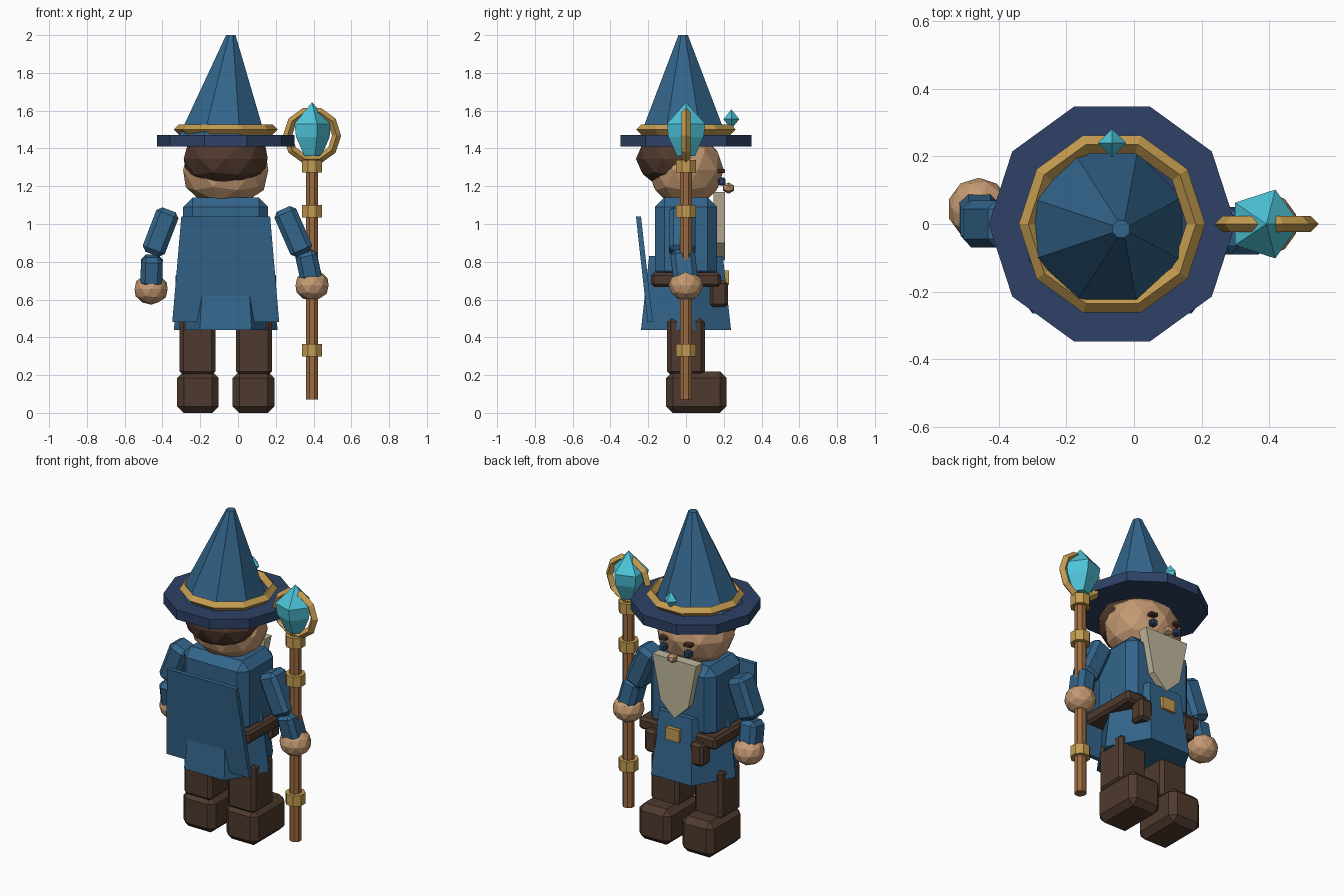
import bpy, bmesh, math
from mathutils import Vector, Matrix

if "Cube" in bpy.data.objects:
    bpy.data.objects.remove(bpy.data.objects["Cube"])

CX = -0.065  # body axis


def mat(name, r, g, b):
    m = bpy.data.materials.new(name)
    lin = [((c / 255 + 0.055) / 1.055) ** 2.4 for c in (r, g, b)]
    m.diffuse_color = (*lin, 1)
    m.use_nodes = True
    m.node_tree.nodes["Principled BSDF"].inputs["Base Color"].default_value = m.diffuse_color
    return m


BLUE = mat("robe blue", 51, 101, 139)
NAVY = mat("navy", 46, 65, 102)
GOLD = mat("gold", 196, 156, 80)
BROWN = mat("leather brown", 79, 58, 46)
HAIR = mat("hair brown", 80, 57, 45)
SKIN = mat("skin", 197, 154, 115)
WOOD = mat("wood", 158, 108, 66)
CRYSTAL = mat("crystal cyan", 78, 196, 216)
BEARD = mat("beard cream", 192, 183, 156)


def finish(name, bm, material, matrix=None):
    if matrix is not None:
        bmesh.ops.transform(bm, matrix=matrix, verts=bm.verts)
    bmesh.ops.recalc_face_normals(bm, faces=bm.faces)
    me = bpy.data.meshes.new(name)
    bm.to_mesh(me)
    bm.free()
    me.materials.append(material)
    ob = bpy.data.objects.new(name, me)
    bpy.context.collection.objects.link(ob)
    return ob


def box(name, center, size, material, bevel=0.0, rot=None):
    bm = bmesh.new()
    bmesh.ops.create_cube(bm, size=1)
    bmesh.ops.scale(bm, vec=size, verts=bm.verts)
    if bevel:
        bmesh.ops.bevel(bm, geom=bm.edges[:], offset=bevel, segments=1,
                        affect='EDGES', profile=0.5)
    m = Matrix.Translation(center)
    if rot is not None:
        m = m @ rot
    return finish(name, bm, material, m)


def limb(name, a, b, width, depth, material):
    a, b = Vector(a), Vector(b)
    d = b - a
    rot = Vector((0, 0, -1)).rotation_difference(d).to_matrix().to_4x4()
    return box(name, (a + b) / 2, (width, depth, d.length), material, 0.025, rot)


def ball(name, center, radii, material, level=2):
    bm = bmesh.new()
    bmesh.ops.create_icosphere(bm, subdivisions=level, radius=1)
    return finish(name, bm, material,
                  Matrix.Translation(center) @ Matrix.Diagonal((*radii, 1)))


def stack(name, sections, sides, material, turn=0.0):
    """Polygon rings (x, y, z, radius) joined into a capped solid."""
    bm = bmesh.new()
    rings = []
    for x, y, z, r in sections:
        if r == 0:
            rings.append([bm.verts.new((x, y, z))])
            continue
        ang = [turn + math.tau * i / sides for i in range(sides)]
        rings.append([bm.verts.new((x + r * math.cos(a), y + r * math.sin(a), z)) for a in ang])
    for lo, hi in zip(rings, rings[1:]):
        for i in range(sides):
            j = (i + 1) % sides
            quad = [lo[i % len(lo)], lo[j % len(lo)], hi[j % len(hi)], hi[i % len(hi)]]
            bm.faces.new(list(dict.fromkeys(quad)))
    for ring in (rings[0], rings[-1]):
        if len(ring) > 2:
            bm.faces.new(ring)
    return finish(name, bm, material)


def hoop(name, matrix, major, minor, material, n=10, k=4):
    bm = bmesh.new()
    v = []
    for i in range(n):
        a = math.tau * i / n
        for j in range(k):
            b = math.tau * j / k
            r = major + minor * math.cos(b)
            v.append(bm.verts.new((r * math.cos(a), r * math.sin(a), minor * math.sin(b))))
    for i in range(n):
        for j in range(k):
            p, q = i * k, (i + 1) % n * k
            s = (j + 1) % k
            bm.faces.new((v[p + j], v[q + j], v[q + s], v[p + s]))
    return finish(name, bm, material, matrix)


def slab(name, outline, y0, y1, material):
    """Outline points are (x, z, y shift)."""
    bm = bmesh.new()
    a = [bm.verts.new((x, y0 + s, z)) for x, z, s in outline]
    b = [bm.verts.new((x, y1 + s, z)) for x, z, s in outline]
    bm.faces.new(a)
    bm.faces.new(b)
    n = len(a)
    for i in range(n):
        j = (i + 1) % n
        bm.faces.new((a[i], a[j], b[j], b[i]))
    return finish(name, bm, material)


# Mirrored parts: boots, legs, pouches, eyes, brows
for side, s in (("left", -1), ("right", 1)):
    box(side + "_boot", (CX + s * 0.147, 0.055, 0.11), (0.22, 0.32, 0.22), BROWN, 0.035)
    box(side + "_leg", (CX + s * 0.149, 0, 0.35), (0.19, 0.2, 0.3), BROWN, 0.02)
    box(side + "_pouch", (CX + s * 0.155, 0.175, 0.63), (0.09, 0.095, 0.14), BROWN, 0.016)
    box(side + "_eye", (CX + s * 0.085, 0.19, 1.225), (0.042, 0.04, 0.04), NAVY, 0.008)
    box(side + "_brow", (CX + s * 0.085, 0.187, 1.28), (0.05, 0.04, 0.022), HAIR, 0.005)

# Robe: hexagonal skirt, torso, belt and buckle
stack("skirt", [(CX, 0, 0.44, 0.275), (CX, 0, 0.83, 0.225)], 6, BLUE)
box("torso", (CX, 0, 0.92), (0.45, 0.33, 0.44), BLUE, 0.05)
box("belt", (CX, 0, 0.705), (0.53, 0.37, 0.075), BROWN, 0.015)
box("buckle", (CX, 0.212, 0.715), (0.09, 0.03, 0.075), GOLD)

# Cape
slab("cape", [(CX - 0.235, 1.04, 0), (CX + 0.235, 1.04, 0),
              (CX + 0.283, 0.48, 0.062), (CX - 0.283, 0.48, 0.062)], -0.265, -0.238, BLUE)

# Arms and hands
limb("left_upper_arm", (-0.365, 0, 1.075), (-0.455, 0.0, 0.84), 0.125, 0.14, BLUE)
limb("left_forearm", (-0.455, 0.0, 0.83), (-0.46, 0.03, 0.67), 0.115, 0.13, BLUE)
ball("left_hand", (-0.46, 0.045, 0.655), (0.092, 0.092, 0.082), SKIN)
limb("right_upper_arm", (0.24, -0.02, 1.08), (0.345, -0.02, 0.84), 0.125, 0.14, BLUE)
limb("right_forearm", (0.355, -0.02, 0.86), (0.392, 0.0, 0.69), 0.115, 0.13, BLUE)
ball("right_hand", (0.392, 0, 0.675), (0.092, 0.092, 0.082), SKIN)

# Head
ball("head", (CX, 0.0, 1.285), (0.237, 0.2, 0.2), SKIN)
ball("hair", (CX, -0.055, 1.345), (0.234, 0.21, 0.16), HAIR)
ball("nose", (CX, 0.225, 1.19), (0.034, 0.034, 0.03), SKIN, 1)
slab("beard", [(CX - 0.15, 1.17, 0), (CX + 0.15, 1.17, 0), (CX + 0.095, 0.9, 0),
               (CX, 0.81, 0), (CX - 0.095, 0.9, 0)], 0.145, 0.207, BEARD)

# Hat
stack("hat_brim", [(CX, 0, 1.41, 0.365), (CX, 0, 1.47, 0.365)], 10, NAVY)
stack("hat_cone", [(-0.084, -0.015, 1.47, 0.245), (-0.038, -0.015, 2.0, 0.027)],
      8, BLUE, math.pi / 8)
hoop("hat_band", Matrix.Translation((CX, 0, 1.5)), 0.248, 0.028, GOLD)
stack("hat_gem", [(CX, 0.24, 1.502, 0), (CX, 0.24, 1.555, 0.042),
                  (CX, 0.24, 1.607, 0)], 4, CRYSTAL)

# Staff
SX = 0.392
stack("staff", [(SX, 0, 0.07, 0.035), (SX, 0, 1.34, 0.035)], 8, WOOD, math.pi / 8)
for i, z in enumerate((0.332, 1.067, 1.305)):
    stack(f"staff_band_{i}", [(SX, 0, z - 0.033, 0.058), (SX, 0, z + 0.033, 0.058)],
          8, GOLD, math.pi / 8)
hoop("staff_ring", Matrix.Translation((SX, 0, 1.468)) @ Matrix.Rotation(math.pi / 2, 4, 'X'),
     0.13, 0.024, GOLD)
stack("staff_crystal", [(SX, 0, 1.36, 0.05), (SX - 0.005, 0, 1.46, 0.098),
                        (SX - 0.007, 0, 1.53, 0.107), (SX, 0, 1.645, 0)], 5, CRYSTAL)
